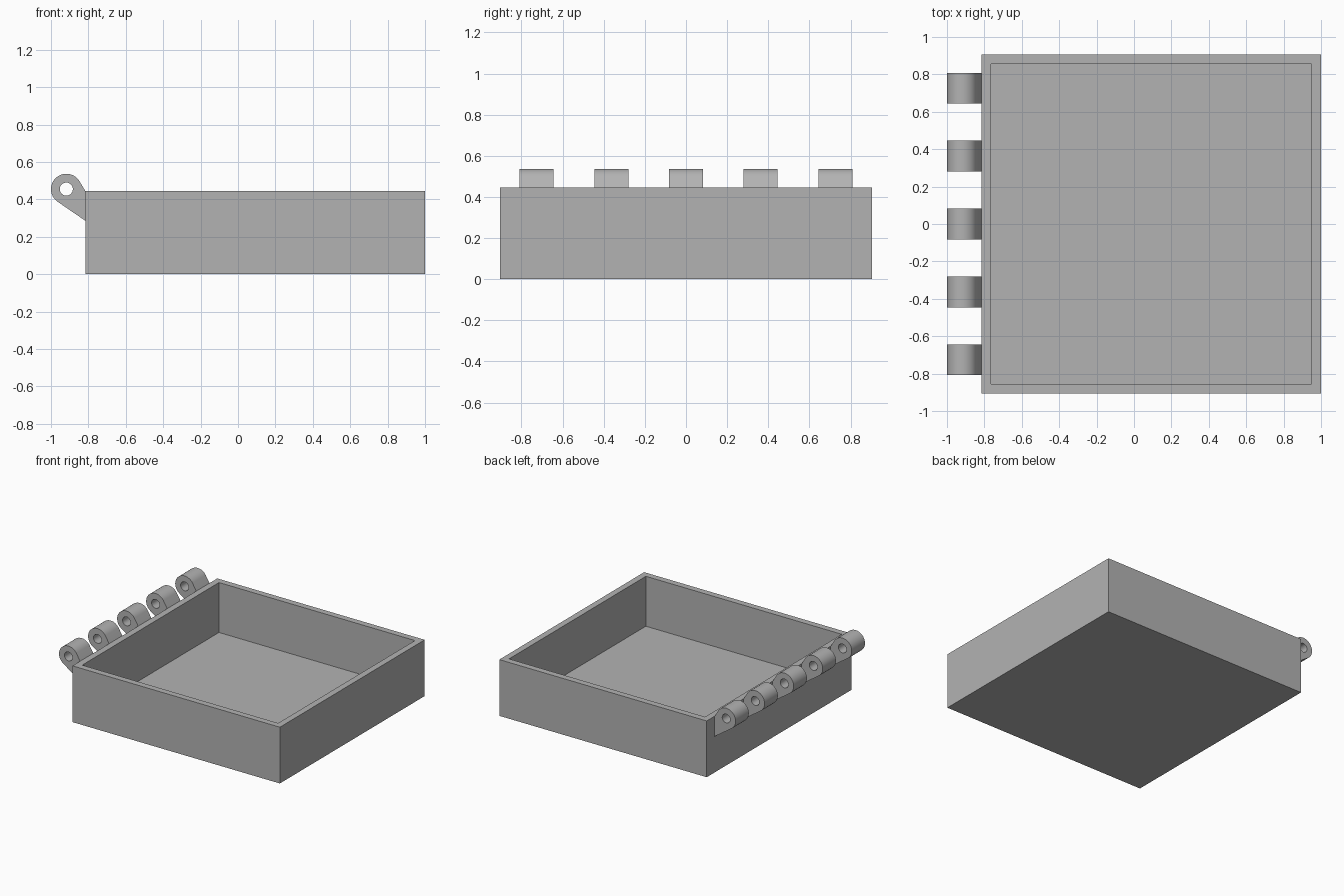
import bpy, bmesh
from math import sin, cos, radians
from mathutils import Vector

if "Cube" in bpy.data.objects:
    bpy.data.objects.remove(bpy.data.objects["Cube"], do_unlink=True)

grey = bpy.data.materials.new("plain grey")
grey.use_nodes = True
colour = (0.45, 0.45, 0.45, 1)
grey.diffuse_color = colour
grey.node_tree.nodes["Principled BSDF"].inputs["Base Color"].default_value = colour

LEFT, RIGHT, DEPTH, HEIGHT = -0.815, 1.0, 0.905, 0.445
WALL = 0.05


def finish(bm, name):
    bmesh.ops.recalc_face_normals(bm, faces=bm.faces)
    mesh = bpy.data.meshes.new(name)
    bm.to_mesh(mesh)
    bm.free()
    mesh.materials.append(grey)
    obj = bpy.data.objects.new(name, mesh)
    bpy.context.collection.objects.link(obj)
    return obj


# Open tray: a box whose top is inset for the rim and pushed down to the floor
bm = bmesh.new()
bmesh.ops.create_cube(bm, size=1)
for v in bm.verts:
    v.co = ((LEFT + RIGHT) / 2 + v.co.x * (RIGHT - LEFT),
            v.co.y * 2 * DEPTH, (v.co.z + 0.5) * HEIGHT)
bm.normal_update()
top = max(bm.faces, key=lambda f: f.calc_center_median().z)
bmesh.ops.inset_region(bm, faces=[top], thickness=WALL, use_even_offset=True)
inner = bmesh.ops.extrude_face_region(bm, geom=[top])["geom"]
bmesh.ops.translate(bm, vec=(0, 0, WALL - HEIGHT),
                    verts=[g for g in inner if isinstance(g, bmesh.types.BMVert)])
if top.is_valid:
    bmesh.ops.delete(bm, geom=[top], context='FACES_ONLY')
finish(bm, "tray")

# Hinge knuckle: round eye with a pin hole, tapering tangentially into the wall
EYE = Vector((-0.918, 0, 0.455))
OUTER, HOLE, WIDTH, STEPS = 0.082, 0.035, 0.165, 32


def ring_point(radius, degrees):
    a = radians(degrees)
    return EYE + Vector((cos(a), 0, sin(a))) * radius


def loop(bm, points):
    verts = [bm.verts.new(p) for p in points]
    return [bm.edges.new((a, b)) for a, b in zip(verts, verts[1:] + verts[:1])]


def knuckle(name, y):
    bm = bmesh.new()
    outline = [ring_point(OUTER, 33 + 203 * i / STEPS) for i in range(STEPS + 1)]
    outline += [Vector((LEFT, 0, 0.285)), Vector((LEFT, 0, 0.443))]
    hole = [ring_point(HOLE, 360 * i / STEPS) for i in range(STEPS)]
    edges = loop(bm, outline) + loop(bm, hole)
    bmesh.ops.triangle_fill(bm, edges=edges, use_beauty=True)
    bmesh.ops.translate(bm, vec=(0, y - WIDTH / 2, 0), verts=bm.verts)
    side = bmesh.ops.extrude_face_region(bm, geom=bm.faces[:], use_keep_orig=True)["geom"]
    bmesh.ops.translate(bm, vec=(0, WIDTH, 0),
                        verts=[g for g in side if isinstance(g, bmesh.types.BMVert)])
    return finish(bm, name)


bpy.ops.object.select_all(action='DESELECT')
for i in range(5):
    obj = knuckle(f"hinge_knuckle_{i + 1}", (i - 2) * 0.363)
    obj.select_set(True)
    bpy.context.view_layer.objects.active = obj
bpy.ops.object.shade_smooth_by_angle(angle=radians(30))
